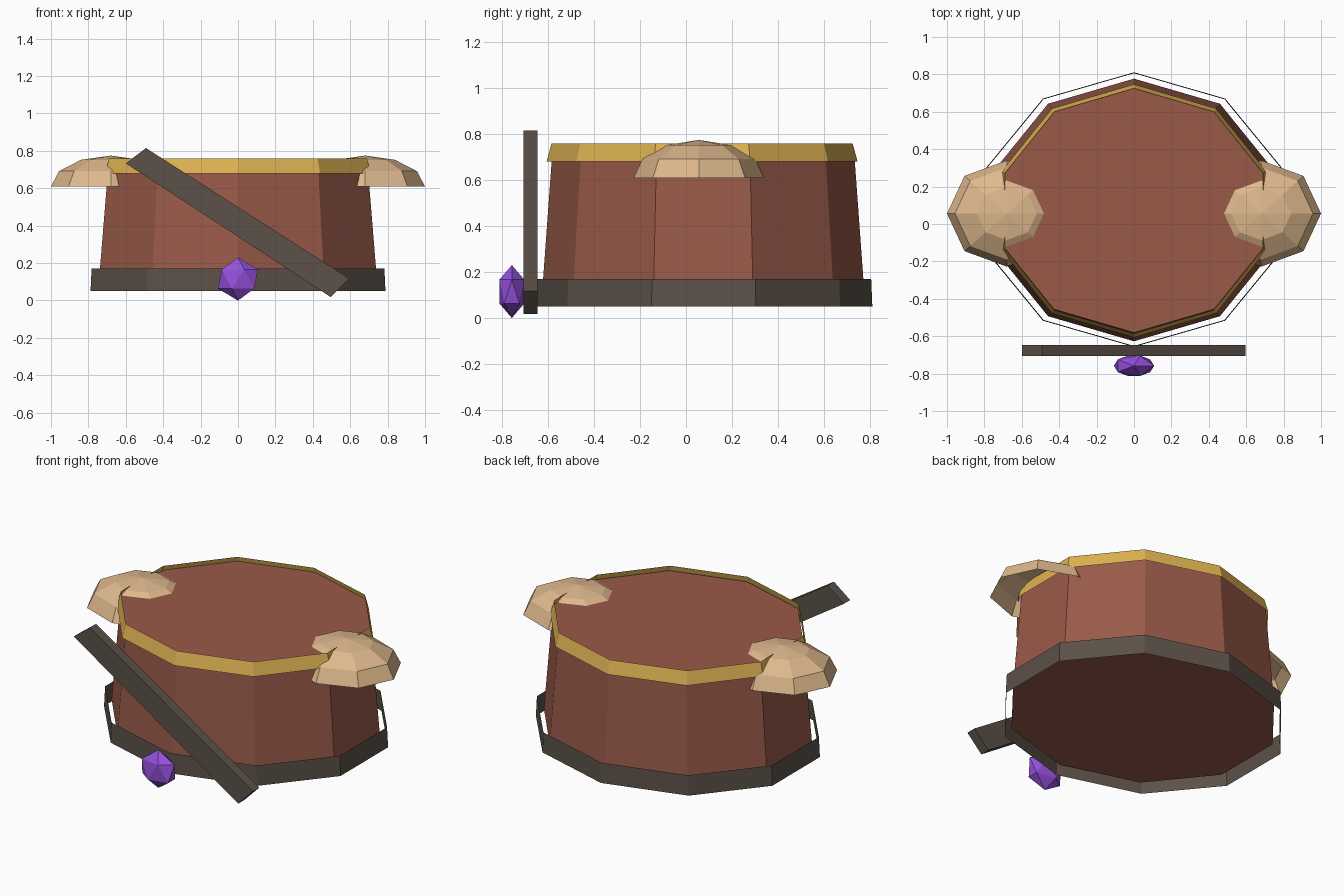
import bpy, math

if "Cube" in bpy.data.objects:
    bpy.data.objects.remove(bpy.data.objects["Cube"])


def lin(c):
    c /= 255
    return c / 12.92 if c <= 0.04045 else ((c + 0.055) / 1.055) ** 2.4


def material(name, r, g, b):
    m = bpy.data.materials.new(name)
    m.diffuse_color = (lin(r), lin(g), lin(b), 1)
    m.use_nodes = True
    m.node_tree.nodes["Principled BSDF"].inputs["Base Color"].default_value = m.diffuse_color
    return m


BROWN = material("leather brown", 153, 90, 73)
GOLD = material("gold trim", 222, 178, 82)
DARK = material("dark leather", 91, 81, 72)
TAN = material("tan", 222, 184, 140)
PURPLE = material("purple gem", 149, 80, 220)


def make(name, verts, faces, mat):
    me = bpy.data.meshes.new(name)
    me.from_pydata(verts, [], faces)
    me.materials.append(mat)
    ob = bpy.data.objects.new(name, me)
    bpy.context.collection.objects.link(ob)
    return ob


def loft(name, mat, rings, n, centre, start, caps=False, apex=None):
    """Stack of elliptical n-sided rings (rx, ry, z), optionally capped or closed to a point."""
    cx, cy = centre
    verts, faces = [], []
    for rx, ry, z in rings:
        for i in range(n):
            a = start + math.tau * i / n
            verts.append((cx + rx * math.cos(a), cy + ry * math.sin(a), z))
    for k in range(len(rings) - 1):
        for i in range(n):
            j = (i + 1) % n
            faces.append((k * n + i, k * n + j, (k + 1) * n + j, (k + 1) * n + i))
    top = (len(rings) - 1) * n
    if caps:
        faces += [tuple(reversed(range(n))), tuple(range(top, top + n))]
    if apex is not None:
        verts.append((cx, cy, apex))
        faces += [(top + i, top + (i + 1) % n, top + n) for i in range(n)]
    return make(name, verts, faces, mat)


# Ten-sided torso with open collar and belt bands
C, A = (0, 0.075), math.pi / 2
loft("torso", BROWN, [(0.782, 0.702, 0.10), (0.728, 0.656, 0.732)], 10, C, A, caps=True)
loft("collar_trim", GOLD, [(0.746, 0.677, 0.68), (0.725, 0.655, 0.76)], 10, (0, 0.07), A)
loft("belt", DARK, [(0.829, 0.734, 0.05), (0.823, 0.729, 0.17)], 10, (0, 0.077), A)

# Hollow eight-sided shoulder domes
for side, x in (("left", -0.68), ("right", 0.68)):
    rings = [(0.32 * math.cos(t), 0.284 * math.cos(t), 0.609 + 0.165 * math.sin(t))
             for t in (0, math.pi / 6, math.pi / 3)]
    loft(side + "_shoulder", TAN, rings, 8, (x, 0.056), 0, apex=0.775)

# Diagonal strap across the front
outline = [(-0.492, 0.815), (-0.6, 0.733), (0.496, 0.018), (0.595, 0.118)]
verts = [(x, y, z) for y in (-0.707, -0.647) for x, z in outline]
make("diagonal_strap", verts,
     [(0, 1, 2, 3), (7, 6, 5, 4)] + [(i, i + 4, (i + 1) % 4 + 4, (i + 1) % 4) for i in range(4)], DARK)

# Faceted belt gem
bpy.ops.mesh.primitive_ico_sphere_add(subdivisions=1, radius=1, location=(0, -0.758, 0.115))
gem = bpy.context.object
gem.name = "gem"
gem.scale = (0.12, 0.064, 0.115)
gem.data.materials.append(PURPLE)
